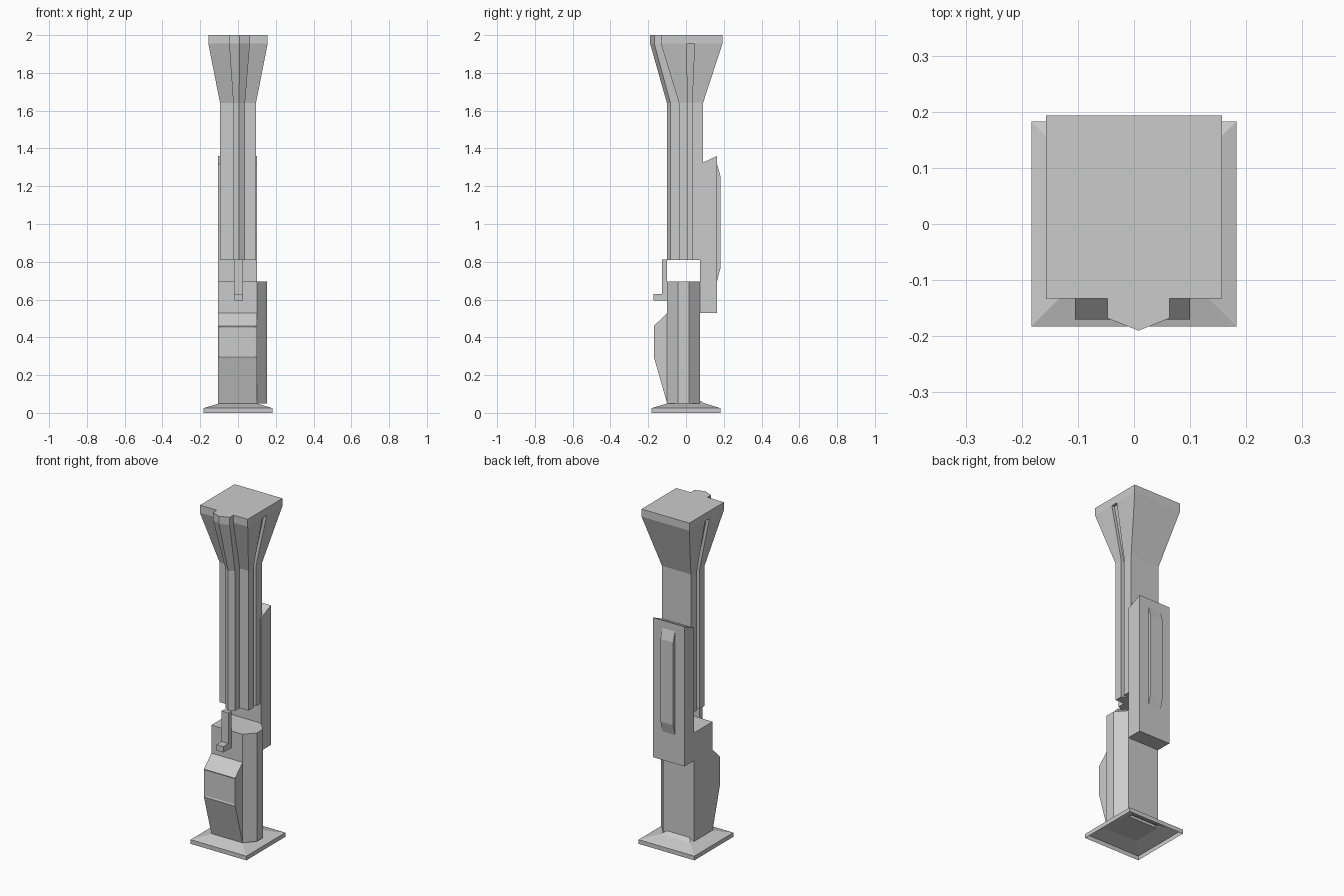
import bpy, bmesh

if "Cube" in bpy.data.objects:
    bpy.data.objects.remove(bpy.data.objects["Cube"])


def make_object(name, bm):
    bmesh.ops.recalc_face_normals(bm, faces=bm.faces)
    mesh = bpy.data.meshes.new(name)
    bm.to_mesh(mesh)
    bm.free()
    obj = bpy.data.objects.new(name, mesh)
    bpy.context.collection.objects.link(obj)
    return obj


def loft(rings, caps=True):
    """Skin a list of 3D rings that have equal point counts."""
    bm = bmesh.new()
    vs = [[bm.verts.new(p) for p in ring] for ring in rings]
    n = len(rings[0])
    for a, b in zip(vs, vs[1:]):
        for i in range(n):
            j = (i + 1) % n
            bm.faces.new((a[i], a[j], b[j], b[i]))
    if caps:
        bm.faces.new(vs[0])
        bm.faces.new(vs[-1])
    return bm


def prism_z(pts, z0, z1):
    return loft([[(x, y, z) for x, y in pts] for z in (z0, z1)])


def prism_x(pts, x0, x1):
    return loft([[(x, y, z) for y, z in pts] for x in (x0, x1)])


def square(h, z):
    return [(-h, -h, z), (h, -h, z), (h, h, z), (-h, h, z)]


# Foot plate: hollow shell, its top rising to a point inside the body
bm = loft([square(0.183, 0), square(0.183, 0.025), square(0.1, 0.05)], caps=False)
rim = [v for v in bm.verts if v.co.z > 0.04]
apex = bm.verts.new((0, 0, 0.105))
for i in range(4):
    bm.faces.new((rim[i], rim[(i + 1) % 4], apex))
make_object("foot_plate", bm)

# Lower body with a chamfered right side
make_object("lower_body", prism_z(
    [(-0.105, -0.1), (0.1, -0.1), (0.153, -0.042), (0.153, 0.015),
     (0.1, 0.073), (-0.105, 0.073)], 0.05, 0.695))

# Front console with a shallow inset screen
bm = prism_x([(-0.1, 0.05), (-0.17, 0.295), (-0.17, 0.46), (-0.1, 0.528)], -0.105, 0.1)
bm.faces.ensure_lookup_table()
bmesh.ops.recalc_face_normals(bm, faces=bm.faces)
screen = [f for f in bm.faces if f.normal.y < -0.99]
bmesh.ops.inset_region(bm, faces=screen, thickness=0.01, depth=0)
bmesh.ops.translate(bm, verts=screen[0].verts[:], vec=(0, 0.004, 0))
make_object("front_console", bm)

# L-shaped hook
make_object("hook", prism_x(
    [(-0.1, 0.595), (-0.173, 0.595), (-0.173, 0.63), (-0.127, 0.63),
     (-0.127, 0.812), (-0.1, 0.812)], -0.02, 0.026))

# Back panel joining the lower body to the column, with its raised strip
make_object("back_panel", prism_x(
    [(0.073, 0.53), (0.165, 0.53), (0.165, 1.36), (0.073, 1.318)], -0.105, 0.1))
make_object("back_strip", prism_x(
    [(0.165, 0.7), (0.182, 0.765), (0.182, 1.255), (0.165, 1.315)], -0.043, 0.04))


# Flared column with a pointed front rib
def column_ring(z, hx, front, back, rib0, rib1, rib_y, peak):
    mid = (rib0 + rib1) / 2
    pts = [(-hx, front), (rib0, front), (rib0, rib_y), (mid, peak),
           (rib1, rib_y), (rib1, front), (hx, front), (hx, back), (-hx, back)]
    return [(x, y, z) for x, y in pts]


shaft = (0.095, -0.037, 0.09, -0.025, 0.037, -0.082, -0.101)
head = (0.157, -0.133, 0.193, -0.047, 0.063, -0.168, -0.19)
column = make_object("column", loft([
    column_ring(0.81, *shaft), column_ring(1.64, *shaft),
    column_ring(1.955, *head), column_ring(2.0, *head)]))

# Side grooves cut into the column
for side, label in ((1, "right"), (-1, "left")):
    rings = []
    for z, x, y0, y1 in ((0.78, 0.077, 0.008, 0.032), (1.64, 0.077, 0.008, 0.032),
                         (1.955, 0.139, 0.005, 0.045)):
        rings.append([(side * x, y0, z), (side * 0.25, y0, z),
                      (side * 0.25, y1, z), (side * x, y1, z)])
    cutter = make_object(label + "_groove_cutter", loft(rings))
    cutter.hide_render = True
    cutter.display_type = 'WIRE'
    mod = column.modifiers.new(label + "_groove", 'BOOLEAN')
    mod.operation = 'DIFFERENCE'
    mod.solver = 'EXACT'
    mod.object = cutter
